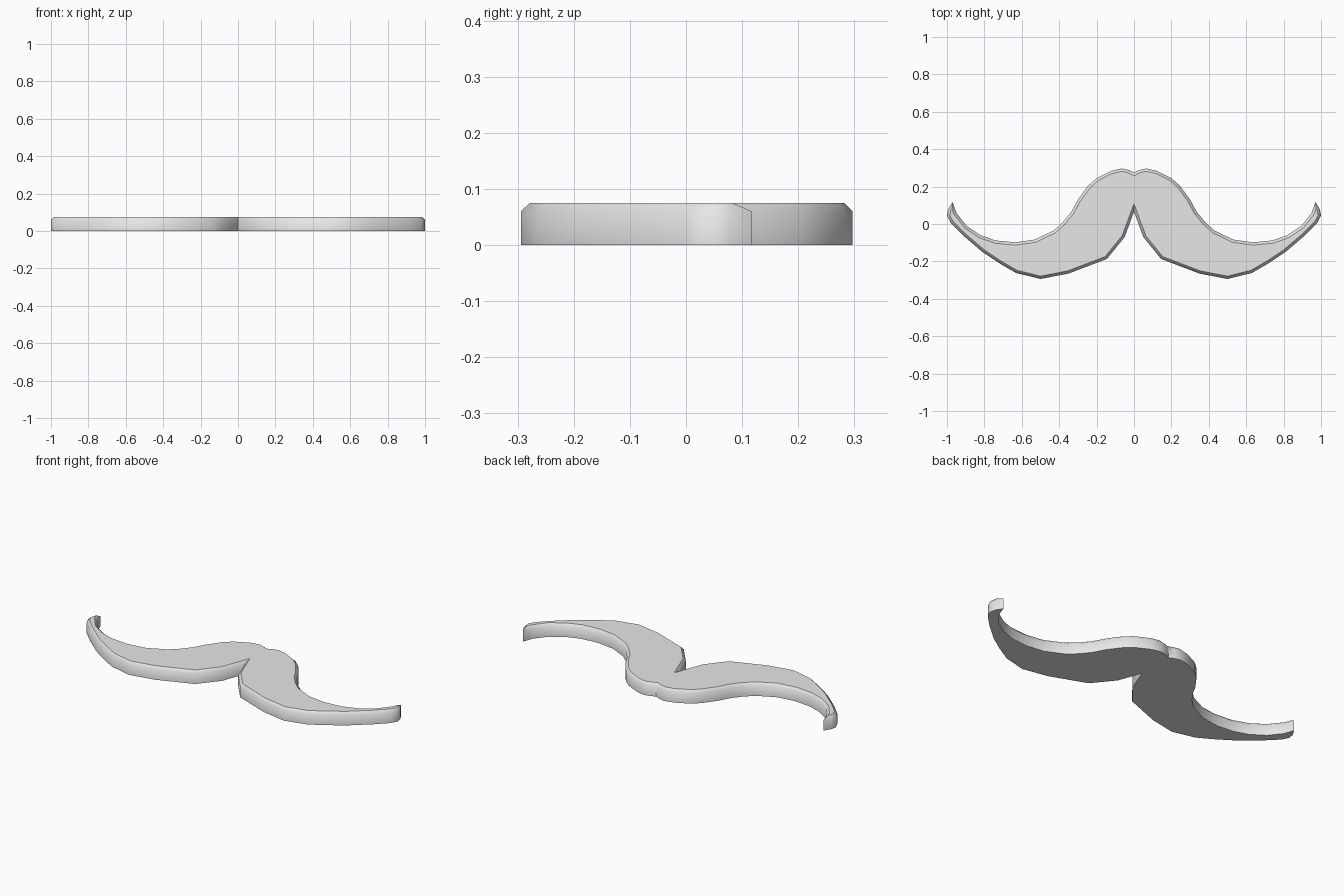
import bpy
import bmesh
import math

cube = bpy.data.objects.get("Cube")
if cube:
    bpy.data.objects.remove(cube, do_unlink=True)

WALL_HEIGHT = 0.06
CHAMFER = 0.015

# Half outline: top notch, upper edge, curled tip, lower edge, bottom notch
half = [
    (0, 0.275), (0.025, 0.288), (0.065, 0.297), (0.12, 0.285), (0.2, 0.245),
    (0.245, 0.205), (0.3, 0.13), (0.335, 0.065), (0.38, 0.01), (0.43, -0.035),
    (0.53, -0.083), (0.635, -0.098), (0.74, -0.088), (0.82, -0.06),
    (0.895, -0.01), (0.95, 0.06), (0.97, 0.117), (0.993, 0.08), (1, 0.045),
    (0.98, 0.005), (0.915, -0.06), (0.81, -0.15), (0.72, -0.21),
    (0.63, -0.262), (0.5, -0.294), (0.35, -0.265), (0.145, -0.187),
    (0.05, -0.07), (0, 0.065),
]
outline = half + [(-x, y) for x, y in reversed(half[1:-1])]

# Material
grey = bpy.data.materials.new("light grey")
grey.use_nodes = True
grey.diffuse_color = (0.8, 0.8, 0.8, 1)
grey.node_tree.nodes["Principled BSDF"].inputs["Base Color"].default_value = grey.diffuse_color

# Slab extruded from the outline, with a chamfered top rim
bm = bmesh.new()
base = bm.faces.new([bm.verts.new((x, y, 0)) for x, y in outline])
solid = bmesh.ops.extrude_face_region(bm, geom=[base], use_keep_orig=True)["geom"]
top = next(g for g in solid if isinstance(g, bmesh.types.BMFace))
bmesh.ops.translate(bm, verts=top.verts, vec=(0, 0, WALL_HEIGHT))
bmesh.ops.recalc_face_normals(bm, faces=bm.faces)
bmesh.ops.inset_region(bm, faces=[top], thickness=CHAMFER, use_even_offset=True)
bmesh.ops.translate(bm, verts=top.verts, vec=(0, 0, CHAMFER))
bmesh.ops.recalc_face_normals(bm, faces=bm.faces)

mesh = bpy.data.meshes.new("moustache")
bm.to_mesh(mesh)
bm.free()
mesh.materials.append(grey)
moustache = bpy.data.objects.new("moustache", mesh)
bpy.context.collection.objects.link(moustache)

# Smooth rim with flat top and bottom
bpy.ops.object.select_all(action="DESELECT")
moustache.select_set(True)
bpy.context.view_layer.objects.active = moustache
bpy.ops.object.shade_smooth_by_angle(angle=math.radians(50))
for poly in mesh.polygons:
    if abs(poly.normal.z) > 0.99:
        poly.use_smooth = False
